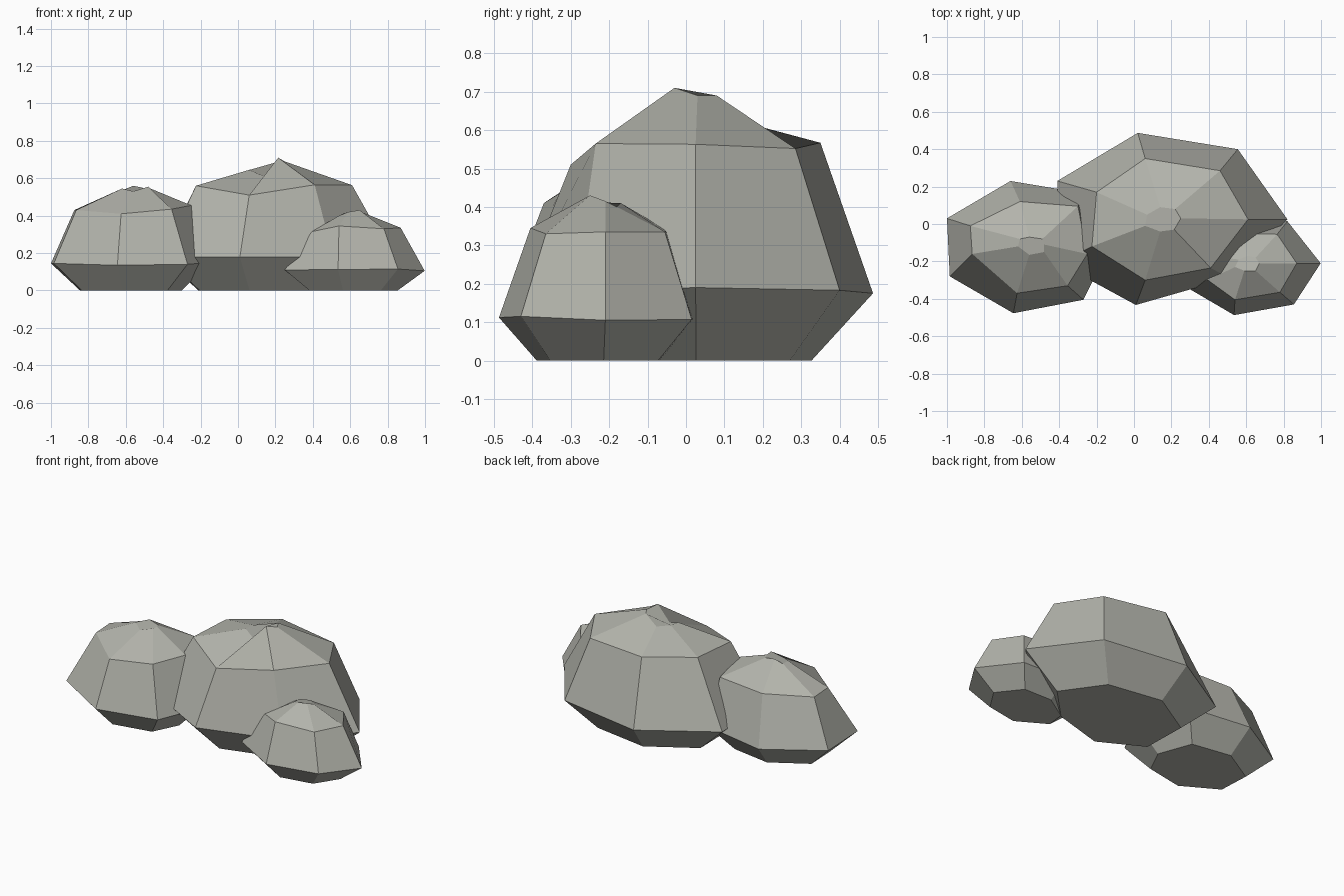
import bpy

# Warm grey stone
stone = bpy.data.materials.new("stone")
stone.diffuse_color = (0.45, 0.455, 0.41, 1)


def rock(name, base_scale, belly, shoulder, crown):
    """Seven-sided boulder: base, belly, shoulder and small uneven crown rings."""
    n = len(belly)
    cx = sum(p[0] for p in belly) / n
    cy = sum(p[1] for p in belly) / n
    base = [(cx + (x - cx) * base_scale, cy + (y - cy) * base_scale, 0)
            for x, y, z in belly]
    verts = base + belly + shoulder + crown
    faces = [tuple(reversed(range(n))), tuple(range(3 * n, 4 * n))]
    for r in range(3):
        for i in range(n):
            j = (i + 1) % n
            faces.append((r * n + i, r * n + j, (r + 1) * n + j, (r + 1) * n + i))
    mesh = bpy.data.meshes.new(name)
    mesh.from_pydata(verts, [], faces)
    mesh.materials.append(stone)
    mesh.update()
    obj = bpy.data.objects.new(name, mesh)
    bpy.context.collection.objects.link(obj)
    return obj


# Rings run counter-clockwise from the right-hand corner
rock("large_rock", 0.65,
     [(.82, .025, .19), (.555, .40, .183), (.02, .487, .175), (-.41, .23, .18),
      (-.40, -.21, .18), (.01, -.433, .178), (.51, -.29, .18)],
     [(.61, .025, .563), (.46, .285, .552), (.06, .35, .567), (-.20, .17, .565),
      (-.225, -.12, .56), (.06, -.30, .51), (.41, -.235, .565)],
     [(.25, .03, .69), (.22, .08, .69), (.14, .09, .635), (.07, .05, .647),
      (.06, -.01, .645), (.14, -.04, .61), (.215, -.03, .71)])

# Left rock
rock("left_rock", 0.64,
     [(-.15, -.16, .15), (-.27, .165, .15), (-.66, .23, .14), (-1.0, .03, .145),
      (-.985, -.28, .145), (-.645, -.477, .135), (-.27, -.405, .14)],
     [(-.25, -.16, .455), (-.30, .095, .44), (-.61, .12, .43), (-.875, -.01, .43),
      (-.865, -.16, .43), (-.625, -.37, .41), (-.355, -.33, .435)],
     [(-.48, -.11, .55), (-.49, -.08, .545), (-.56, -.07, .56), (-.61, -.08, .54),
      (-.62, -.12, .545), (-.56, -.165, .53), (-.48, -.15, .555)])

# Small front rock
rock("small_rock", 0.63,
     [(.998, -.21, .105), (.82, .015, .107), (.52, .02, .11), (.27, -.14, .11),
      (.25, -.32, .11), (.535, -.487, .112), (.855, -.43, .115)],
     [(.87, -.21, .335), (.765, -.055, .335), (.56, -.05, .34), (.41, -.17, .32),
      (.395, -.30, .315), (.54, -.405, .345), (.78, -.365, .33)],
     [(.67, -.21, .415), (.65, -.18, .40), (.61, -.17, .41), (.56, -.19, .41),
      (.54, -.23, .40), (.59, -.25, .42), (.65, -.25, .43)])
